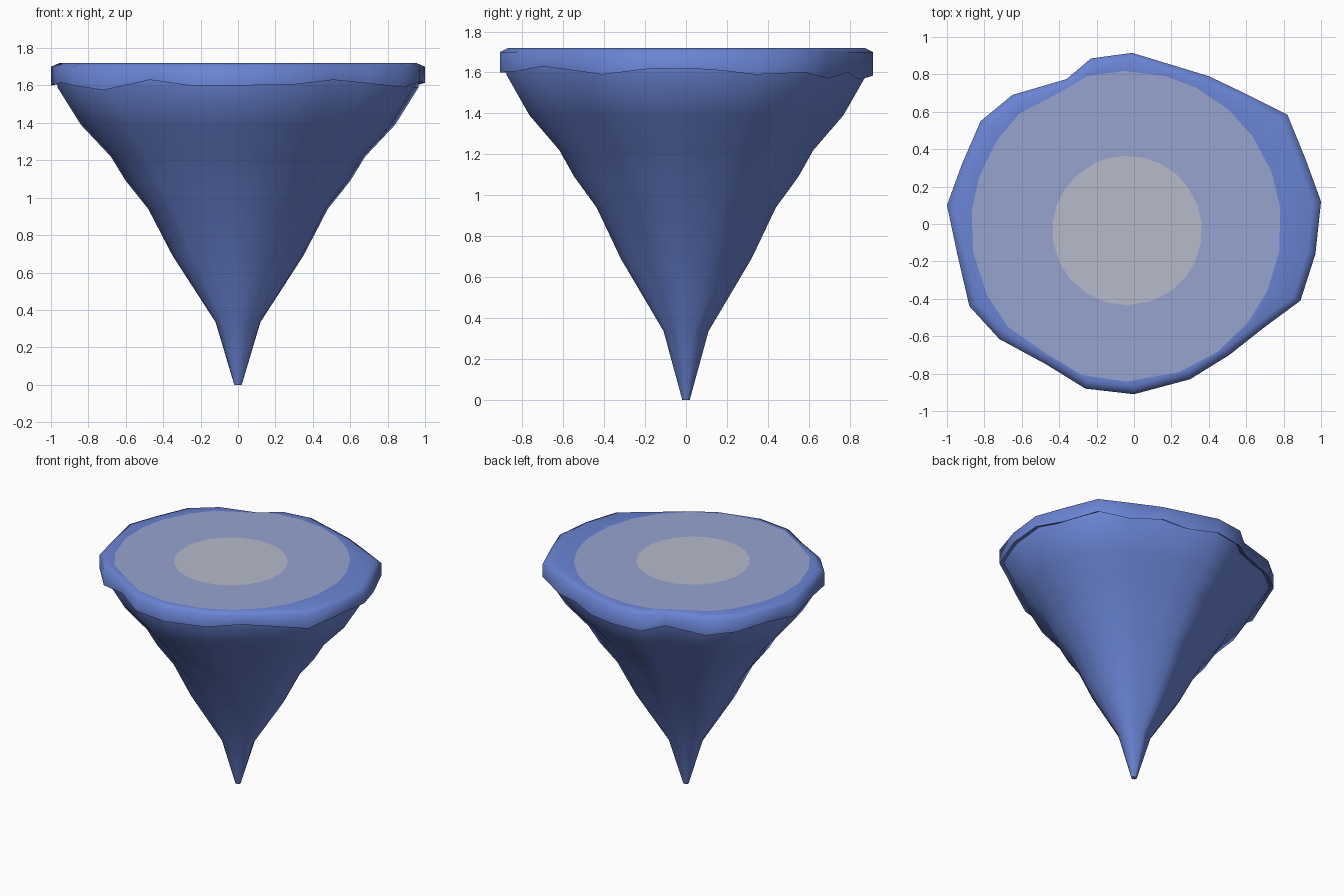
import bpy, bmesh, math

if "Cube" in bpy.data.objects:
    bpy.data.objects.remove(bpy.data.objects["Cube"])


def srgb(*c):
    return [((v / 255 + 0.055) / 1.055) ** 2.4 for v in c] + [1.0]


def material(name, *c):
    m = bpy.data.materials.new(name)
    m.diffuse_color = srgb(*c)
    m.use_nodes = True
    m.node_tree.nodes["Principled BSDF"].inputs["Base Color"].default_value = m.diffuse_color
    return m


BLUE = material("blue", 106, 132, 212)
PALE = material("pale blue", 150, 163, 207)
GREY = material("light grey", 182, 186, 202)

# Irregular plan outline, counter-clockwise: x, y, height of the ragged lower edge
OUTLINE = [
    (1.00, 0.12, 1.615), (0.92, 0.34, 1.59), (0.82, 0.585, 1.60), (0.60, 0.695, 1.57),
    (0.40, 0.79, 1.60), (0.22, 0.845, 1.565), (-0.01, 0.915, 1.585), (-0.23, 0.885, 1.575),
    (-0.36, 0.775, 1.61), (-0.65, 0.69, 1.58), (-0.82, 0.55, 1.60), (-0.92, 0.32, 1.615),
    (-1.00, 0.10, 1.60), (-0.945, -0.16, 1.615), (-0.88, -0.44, 1.60), (-0.72, -0.615, 1.575),
    (-0.47, -0.75, 1.63), (-0.26, -0.88, 1.60), (0.0, -0.91, 1.60), (0.30, -0.83, 1.605),
    (0.51, -0.70, 1.63), (0.70, -0.55, 1.61), (0.89, -0.41, 1.59), (0.97, -0.16, 1.62)]
TOP = 1.72
BEVEL = 0.955


def ring(scale, z):
    return [(x * scale, y * scale, z) for x, y, _ in OUTLINE]


def patch(cx, cy, r):
    """Round painted patch, kept inside the flat top of the slab."""
    pts = []
    for x, y, _ in OUTLINE:
        a = math.atan2(y, x)
        px, py = cx + r * math.cos(a), cy + r * math.sin(a)
        limit = 0.99 * BEVEL * math.hypot(x, y)
        k = min(1, limit / math.hypot(px, py))
        pts.append((px * k, py * k, TOP))
    return pts


def loft(name, rings, bands, angle, mats):
    """Bridge rings listed bottom to top; bands holds one material index per bridge, then the cap."""
    bm = bmesh.new()
    loops = [[bm.verts.new(p) for p in r] for r in rings]
    n = len(OUTLINE)
    for lo, hi, mi in zip(loops, loops[1:], bands):
        for i in range(n):
            j = (i + 1) % n
            bm.faces.new((lo[i], lo[j], hi[j], hi[i])).material_index = mi
    bm.faces.new(loops[0][::-1])
    bm.faces.new(loops[-1]).material_index = bands[-1]
    me = bpy.data.meshes.new(name)
    bm.to_mesh(me)
    bm.free()
    for m in mats:
        me.materials.append(m)
    ob = bpy.data.objects.new(name, me)
    bpy.context.collection.objects.link(ob)
    bpy.ops.object.select_all(action='DESELECT')
    ob.select_set(True)
    bpy.context.view_layer.objects.active = ob
    bpy.ops.object.shade_smooth_by_angle(angle=math.radians(angle))
    return ob


# Tapering underside of the island
PROFILE = [(0.02, 0), (0.12, 0.335), (0.35, 0.69), (0.48, 0.94), (0.60, 1.09),
           (0.68, 1.22), (0.84, 1.39), (0.965, 1.59), (0.965, 1.64)]
loft("tapered_base", [ring(s, z) for s, z in PROFILE], [0] * len(PROFILE), 50, [BLUE])

# Flat slab with ragged lower edge, soft upper edge and two painted patches
loft("top_slab",
     [ring(0.92, 1.64), OUTLINE, ring(1, 1.70), ring(BEVEL, TOP),
      patch(-0.042, -0.012, 0.83), patch(-0.037, -0.035, 0.40)],
     [0, 0, 0, 0, 1, 2], 75, [BLUE, PALE, GREY])
